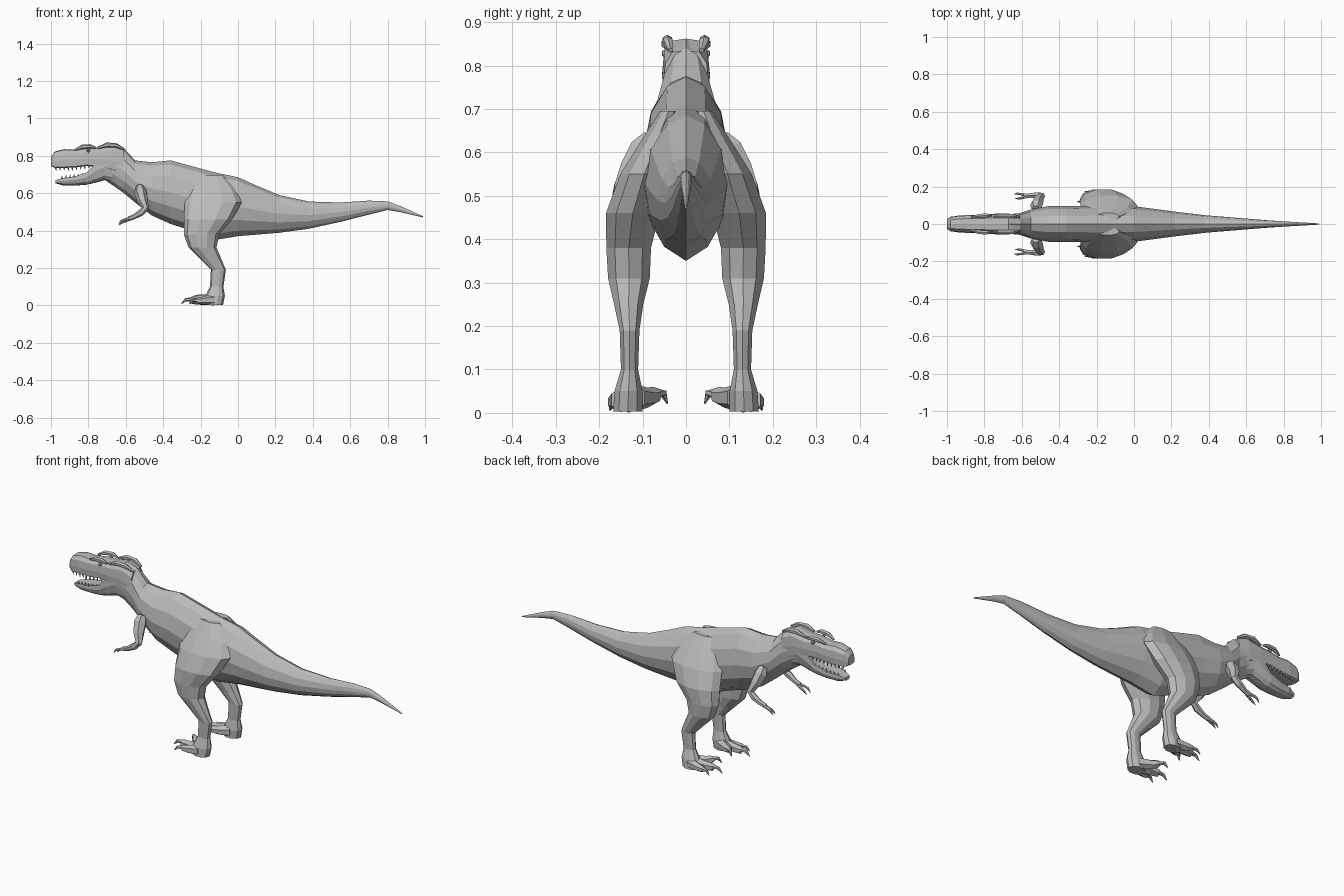
import bpy, bmesh, math
from mathutils import Vector

skin = bpy.data.materials.new("matte grey")
skin.diffuse_color = (0.5, 0.5, 0.5, 1)


def loft(name, rings, mirror=False, parent_bm=None):
    """Skin a list of equal-length point rings into a capped low-poly form."""
    bm = parent_bm or bmesh.new()
    vs = [[bm.verts.new(p) for p in r] for r in rings]
    n = len(rings[0])
    for a, b in zip(vs, vs[1:]):
        for i in range(n):
            j = (i + 1) % n
            bm.faces.new((a[i], a[j], b[j], b[i]))
    bm.faces.new(vs[0])
    bm.faces.new(vs[-1][::-1])
    if parent_bm is None:
        finish(name, bm, mirror)


def finish(name, bm, mirror):
    bmesh.ops.recalc_face_normals(bm, faces=bm.faces[:])
    me = bpy.data.meshes.new(name)
    bm.to_mesh(me)
    bm.free()
    me.materials.append(skin)
    ob = bpy.data.objects.new(name, me)
    bpy.context.collection.objects.link(ob)
    if mirror:
        m = ob.modifiers.new("Mirror", 'MIRROR')
        m.use_axis = (False, True, False)


def along_x(sections, half):
    """Sections (x, bottom, top, half width) with a half profile mirrored in y."""
    prof = half + [(-y, z) for y, z in half[-2:0:-1]]
    return [[(x, y * w, (b + t) / 2 + z * (t - b) / 2) for y, z in prof]
            for x, b, t, w in sections]


def tube(bm, pts, n=6):
    """Tapered tube through (x, y, z, radius) points."""
    P = [Vector(p[:3]) for p in pts]
    rings = []
    for i, p in enumerate(pts):
        d = (P[min(i + 1, len(P) - 1)] - P[max(i - 1, 0)]).normalized()
        u = d.cross(Vector((0, 1, 0))).normalized()
        v = d.cross(u)
        rings.append([P[i] + p[3] * (u * math.cos(a) + v * math.sin(a))
                      for a in (2 * math.pi * k / n for k in range(n))])
    loft("", rings, parent_bm=bm)


def tubes(name, paths, n=6):
    bm = bmesh.new()
    for p in paths:
        tube(bm, p, n)
    finish(name, bm, True)


ROUND = [(0, 1), (.45, .87), (.85, .5), (1, 0), (.88, -.45), (.5, -.82), (0, -1)]
BOXY = [(0, 1), (.6, .93), (.92, .55), (1, -.2), (.95, -.9), (.5, -1), (0, -1)]
JAW = [(0, .85), (.6, .9), (.95, 1), (1, .2), (.8, -.6), (.45, -.95), (0, -1)]

# Neck, trunk and tail
loft("body", along_x([
    (-.74, .69, .84, .050), (-.66, .635, .86, .053), (-.61, .60, .84, .058),
    (-.55, .55, .775, .078), (-.46, .48, .765, .095), (-.36, .435, .775, .095),
    (-.25, .40, .745, .098), (-.12, .35, .71, .100), (0, .37, .685, .095),
    (.10, .378, .64, .082), (.22, .388, .59, .066), (.38, .41, .555, .047),
    (.55, .447, .55, .033), (.70, .485, .56, .021), (.80, .51, .556, .014),
    (.87, .498, .53, .010), (.99, .47, .476, .003)], ROUND))

# Skull with upper jaw
loft("upper_head", along_x([
    (-1.0, .745, .795, .026), (-.98, .735, .822, .039), (-.93, .735, .835, .046),
    (-.87, .738, .832, .048), (-.81, .745, .842, .050), (-.74, .74, .845, .055),
    (-.67, .72, .862, .055), (-.61, .70, .835, .052)], BOXY))

# Lower jaw
loft("lower_jaw", along_x([
    (-.975, .652, .67, .022), (-.93, .64, .682, .037), (-.87, .64, .69, .043),
    (-.81, .645, .71, .049), (-.765, .655, .755, .053), (-.71, .67, .79, .054),
    (-.64, .65, .80, .050)], JAW))

# Brow ridges and rear skull crests
tubes("brow_ridges", [
    [(-.87, .034, .832, .005), (-.83, .043, .848, .012), (-.79, .046, .85, .012),
     (-.76, .045, .842, .005)],
    [(-.75, .040, .842, .006), (-.70, .043, .858, .013), (-.65, .042, .855, .012),
     (-.61, .036, .835, .006)]])

# Eyes
bm = bmesh.new()
bmesh.ops.create_icosphere(bm, subdivisions=1, radius=.011)
bmesh.ops.translate(bm, verts=bm.verts[:], vec=(-.80, .046, .828))
finish("eyes", bm, True)

# Teeth along both jaws
teeth = []
for i in range(9):
    x = -.975 + i * .022
    y = .036 + .010 * min(1, i / 4)
    z = .737 + .012 * max(0, i - 4) / 4
    teeth.append([(x, y - .003, z + .004, .006), (x + .003, y - .003, z - .017, .001)])
    if i:
        z = .676 + .003 * i
        teeth.append([(x + .01, y - .009, z - .004, .005),
                      (x + .012, y - .009, z + .014, .001)])
tubes("teeth", teeth, 4)

# Legs: horizontal sections (z, front x, back x, inner y, outer y)
LEG = [(.695, -.20, -.08, .02, .06), (.62, -.26, -.01, .03, .108),
       (.55, -.285, .02, .04, .152), (.46, -.29, -.03, .06, .185),
       (.38, -.29, -.10, .08, .184), (.31, -.265, -.115, .083, .180),
       (.25, -.205, -.09, .098, .166), (.19, -.145, -.065, .107, .153),
       (.10, -.150, -.078, .11, .15), (.05, -.175, -.07, .10, .165),
       (.003, -.175, -.08, .10, .168)]
loft("legs", [[((f + b) / 2 + (b - f) / 2 * math.cos(a),
                (i + o) / 2 + (o - i) / 2 * math.sin(a) * 1.04, z)
               for a in (math.pi * (k / 5) for k in range(10))]
              for z, f, b, i, o in LEG], True)

# Toes with curved claws
tubes("toes", [
    [(-.13, .118, .035, .030), (-.18, .090, .035, .024), (-.205, .074, .040, .020),
     (-.215, .066, .045, .012), (-.232, .052, .045, .009), (-.245, .043, .022, .002)],
    [(-.13, .132, .032, .032), (-.20, .126, .028, .025), (-.245, .122, .028, .021),
     (-.255, .121, .032, .012), (-.28, .120, .030, .009), (-.303, .119, .008, .002)],
    [(-.13, .148, .030, .028), (-.19, .160, .025, .021), (-.215, .165, .025, .017),
     (-.225, .167, .027, .010), (-.245, .171, .025, .008), (-.262, .175, .006, .002)]])

# Arms with two clawed fingers
tubes("arms", [
    [(-.525, .080, .635, .022), (-.522, .100, .605, .034), (-.510, .128, .560, .028),
     (-.495, .150, .518, .019), (-.52, .154, .495, .018), (-.555, .152, .474, .013),
     (-.585, .150, .463, .013)],
    [(-.575, .154, .466, .009), (-.61, .161, .457, .007), (-.625, .162, .450, .006),
     (-.640, .160, .432, .001)],
    [(-.575, .146, .463, .009), (-.605, .138, .450, .007), (-.62, .136, .443, .006),
     (-.636, .137, .428, .001)]])
